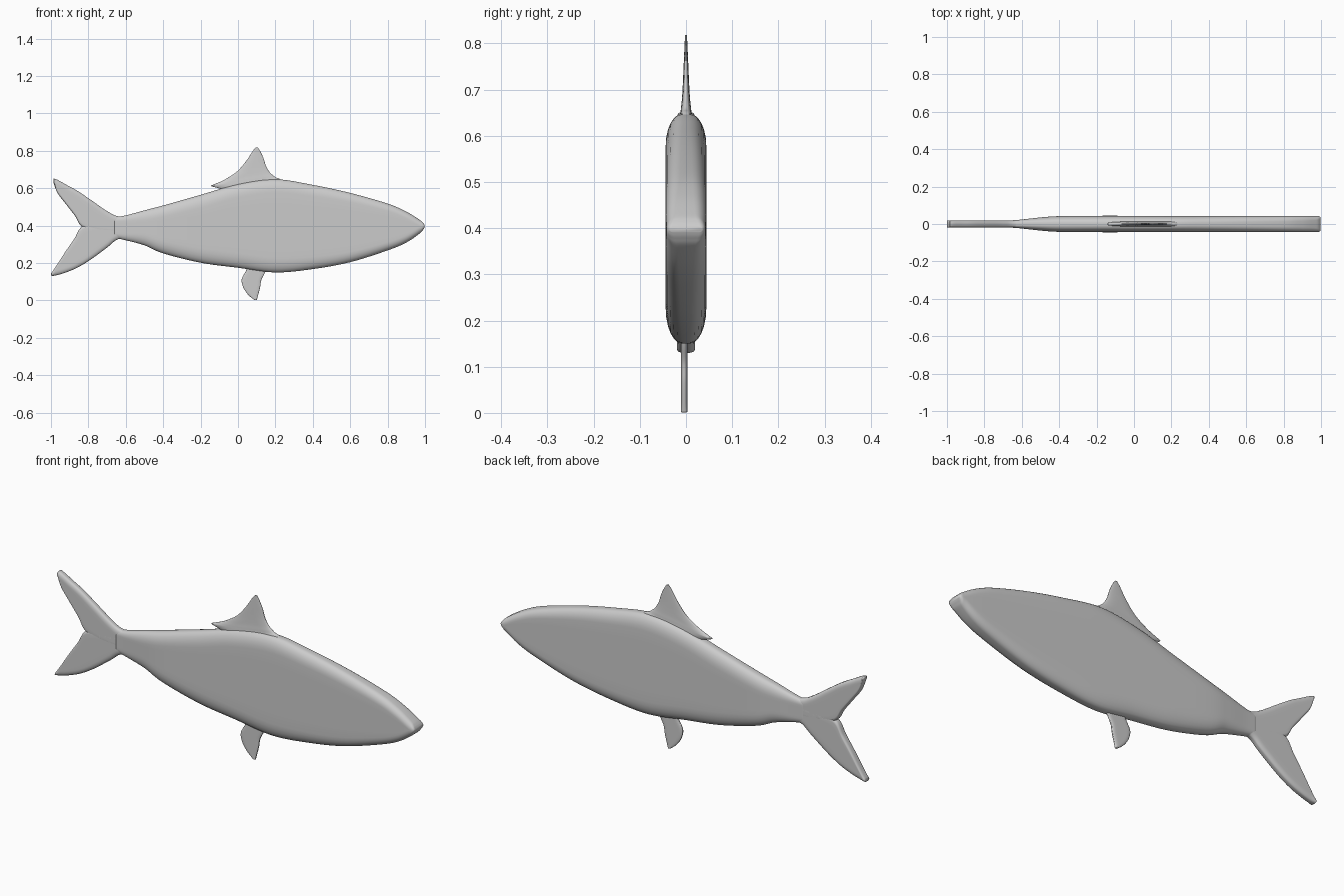
import bpy, bmesh, math

grey = bpy.data.materials.new("plain grey")
grey.diffuse_color = (0.6, 0.6, 0.6, 1)


def spline(rows, steps=6):
    """Catmull-Rom interpolation of station tuples."""
    out = []
    for i in range(len(rows) - 1):
        p0, p1 = rows[max(i - 1, 0)], rows[i]
        p2, p3 = rows[i + 1], rows[min(i + 2, len(rows) - 1)]
        for s in range(steps):
            t = s / steps
            out.append([0.5 * (2 * b + (c - a) * t + (2 * a - 5 * b + 4 * c - d) * t * t
                               + (3 * b - a - 3 * c + d) * t ** 3)
                        for a, b, c, d in zip(p0, p1, p2, p3)])
    return out + [list(rows[-1])]


def section(ax, az, bx, bz, h, ea, eb, w, n=7):
    """Rounded slab ring from edge point A to edge point B in the xz plane."""
    length = math.hypot(bx - ax, bz - az)
    ea, eb = min(ea, 0.45 * length), min(eb, 0.45 * length)
    half = []
    for k in range(n):
        t = math.pi / 2 * k / (n - 1)
        half.append((ea * (1 - math.cos(t)), h * (w + (1 - w) * math.sin(t))))
    for k in range(1, 6):
        half.append((ea + (length - ea - eb) * k / 6, h))
    for k in reversed(range(n)):
        t = math.pi / 2 * k / (n - 1)
        half.append((length - eb * (1 - math.cos(t)), h * (w + (1 - w) * math.sin(t))))
    ring = half + [(u, -y) for u, y in reversed(half)]
    return [(ax + (bx - ax) * u / length, y, az + (bz - az) * u / length) for u, y in ring]


def loft(name, rows, y=0.0):
    bm = bmesh.new()
    rings = [[bm.verts.new(p) for p in section(*r)] for r in spline(rows)]
    n = len(rings[0])
    for a, b in zip(rings, rings[1:]):
        for i in range(n):
            j = (i + 1) % n
            bm.faces.new((a[i], a[j], b[j], b[i]))
    bm.faces.new(rings[0])
    bm.faces.new(rings[-1])
    bmesh.ops.recalc_face_normals(bm, faces=bm.faces)
    for f in bm.faces:
        f.smooth = True
    mesh = bpy.data.meshes.new(name)
    bm.to_mesh(mesh)
    bm.free()
    mesh.materials.append(grey)
    ob = bpy.data.objects.new(name, mesh)
    ob.location.y = y
    bpy.context.collection.objects.link(ob)


# Body stations: x, bottom z, top z, half thickness, edge rounding, edge flatness
body = [
    (-0.66, .335, .445, .019, .02, .30), (-0.60, .322, .455, .024, .03, .25),
    (-0.50, .295, .482, .035, .05, .20), (-0.40, .252, .508, .042, .06, .18),
    (-0.20, .202, .565, .044, .07, .18), (0.00, .175, .622, .044, .07, .18),
    (0.20, .150, .648, .044, .07, .18), (0.40, .168, .618, .044, .06, .20),
    (0.60, .205, .575, .044, .05, .25), (0.80, .268, .518, .044, .04, .30),
    (0.90, .310, .475, .044, .035, .35), (0.97, .357, .432, .043, .03, .45),
    (0.99, .378, .415, .041, .02, .60), (0.998, .392, .403, .036, .01, .80),
]
loft("body", [(x, b, x, t, h, e * 1.1, e, w) for x, b, t, h, e, w in body])

# Forked tail: outer edge x, z then inner edge x, z
upper = [(-.56, .452, -.56, .36), (-.64, .450, -.66, .36), (-.70, .478, -.76, .37),
         (-.79, .540, -.835, .395), (-.86, .587, -.87, .450), (-.92, .620, -.92, .515),
         (-.965, .645, -.965, .575), (-.985, .652, -.987, .632)]
lower = [(-.56, .328, -.56, .42), (-.64, .328, -.66, .42), (-.70, .283, -.76, .41),
         (-.79, .217, -.835, .395), (-.86, .175, -.875, .330), (-.92, .150, -.92, .265),
         (-.97, .135, -.965, .195), (-.998, .130, -.999, .145)]
for name, rows in (("upper_tail_fin", upper), ("lower_tail_fin", lower)):
    loft(name, [r + (.019, .025, .015, .3) for r in rows])

# Dorsal fin: rear edge, front edge, half thickness
dorsal = [(-.06, .570, .27, .625, .018), (-.09, .595, .225, .650, .014),
          (-.143, .612, .205, .657, .012), (-.125, .622, .19, .667, .011),
          (-.07, .647, .17, .685, .009), (-.005, .690, .15, .718, .007),
          (.043, .745, .136, .762, .005), (.078, .798, .118, .800, .003),
          (.094, .818, .106, .818, .002)]
loft("dorsal_fin", [r + (.08, .05, .2) for r in dorsal])

# Belly fin, slightly off centre
belly = [(.04, .20, .165, .20), (.045, .165, .145, .150), (.02, .115, .125, .110),
         (.028, .07, .118, .07), (.055, .03, .108, .03), (.086, .004, .100, .001)]
loft("belly_fin", [r + (.007, .02, .02, .3) for r in belly], y=-.004)
